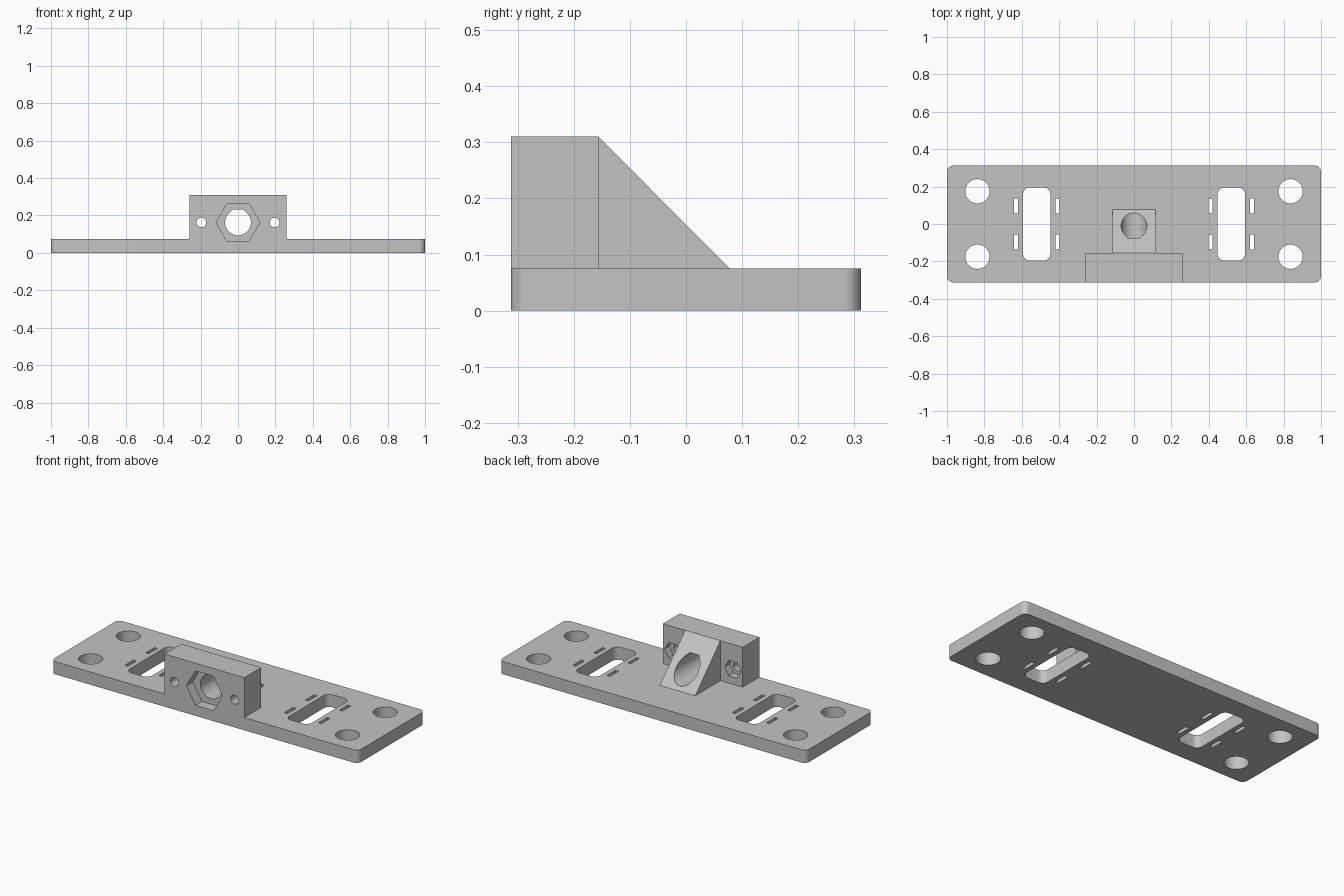
import bpy
import bmesh
from math import cos, sin, tan, pi, radians

cube = bpy.data.objects.get("Cube")
if cube:
    bpy.data.objects.remove(cube, do_unlink=True)

THICK, FRONT, TOP, AXIS_Z = 0.075, -0.312, 0.31, 0.163

grey = bpy.data.materials.new("light grey plastic")
grey.use_nodes = True
colour = (0.55, 0.55, 0.55, 1)
grey.diffuse_color = colour
grey.node_tree.nodes["Principled BSDF"].inputs["Base Color"].default_value = colour


def prism(name, outline, axis, start, end):
    """Extrude a 2D outline along an axis between two positions."""
    place = {"x": lambda u, v, d: (d, u, v),
             "y": lambda u, v, d: (u, d, v),
             "z": lambda u, v, d: (u, v, d)}[axis]
    bm = bmesh.new()
    a = [bm.verts.new(place(u, v, start)) for u, v in outline]
    b = [bm.verts.new(place(u, v, end)) for u, v in outline]
    bm.faces.new(a)
    bm.faces.new(b)
    for i in range(len(a)):
        j = (i + 1) % len(a)
        bm.faces.new((a[i], a[j], b[j], b[i]))
    bmesh.ops.recalc_face_normals(bm, faces=bm.faces)
    mesh = bpy.data.meshes.new(name)
    bm.to_mesh(mesh)
    bm.free()
    obj = bpy.data.objects.new(name, mesh)
    mesh.materials.append(grey)
    bpy.context.collection.objects.link(obj)
    return obj


def ring(cx, cy, r, n=48, start=0.0, sweep=2 * pi, closed=False):
    count = n + 1 if closed else n
    return [(cx + r * cos(start + sweep * i / n), cy + r * sin(start + sweep * i / n))
            for i in range(count)]


def rect(cx, cy, w, h):
    return [(cx + sx * w / 2, cy + sy * h / 2)
            for sx, sy in ((-1, -1), (1, -1), (1, 1), (-1, 1))]


def rounded_rect(cx, cy, w, h, r):
    pts = []
    for k, (sx, sy) in enumerate(((1, 1), (-1, 1), (-1, -1), (1, -1))):
        pts += ring(cx + sx * (w / 2 - r), cy + sy * (h / 2 - r), r, 8,
                    k * pi / 2, pi / 2, True)
    return pts


def teardrop(cx, cy, r):
    """Round hole whose roof is a 45 degree chamfer with a flat top."""
    flat = r * tan(pi / 8)
    return (ring(cx, cy, r, 48, 3 * pi / 4, 3 * pi / 2, True)
            + [(cx + flat, cy + r), (cx - flat, cy + r)])


# Base plate, upright block and sloped brace
plate = prism("mounting_plate", rounded_rect(0, 0, 2, -2 * FRONT, 0.032), "z", 0, THICK)
block = prism("upright_block", rect(0, (TOP + 0.03) / 2, 0.52, TOP - 0.03), "y", FRONT, -0.156)
brace = prism("sloped_brace", [(-0.2, 0.04), (0.078, 0.04), (0.078, THICK),
                               (-0.156, TOP), (-0.2, 0.2)], "x", -0.115, 0.115)

# Openings
cuts = []


def cut_down(outline):
    cuts.append(prism("plate_cutter", outline, "z", -0.1, THICK + 0.02))


for s in (-1, 1):
    cut_down(rounded_rect(s * 0.52, 0, 0.146, 0.39, 0.035))
    for t in (-1, 1):
        cut_down(ring(s * 0.837, t * 0.175, 0.065))
        for offset in (-0.111, 0.111):
            cut_down(rect(s * (0.52 + offset), t * 0.097, 0.02, 0.081))
    # Screw hole with a nut pocket at the back of the block
    cuts.append(prism("screw_cutter", ring(s * 0.196, AXIS_Z, 0.026, 32), "y", -0.4, -0.1))
    cuts.append(prism("small_nut_cutter", ring(s * 0.196, AXIS_Z, 0.053, 6), "y", -0.2, -0.1))

# Central bore and large nut pocket at the front
cuts.append(prism("bore_cutter", teardrop(0, AXIS_Z, 0.069), "y", -0.4, 0.2))
cuts.append(prism("large_nut_cutter", ring(0, AXIS_Z, 0.117, 6), "y", -0.4, FRONT + 0.06))


def combine(target, other, operation):
    bpy.context.view_layer.objects.active = target
    mod = target.modifiers.new("combine", "BOOLEAN")
    mod.operation = operation
    mod.solver = "EXACT"
    mod.object = other
    bpy.ops.object.modifier_apply(modifier=mod.name)
    bpy.data.objects.remove(other, do_unlink=True)


for part in (block, brace):
    combine(plate, part, "UNION")
for cutter in cuts:
    combine(plate, cutter, "DIFFERENCE")

# Smooth round walls, crisp edges
bpy.ops.object.select_all(action="DESELECT")
plate.select_set(True)
bpy.context.view_layer.objects.active = plate
bpy.ops.object.shade_smooth_by_angle(angle=radians(30))
